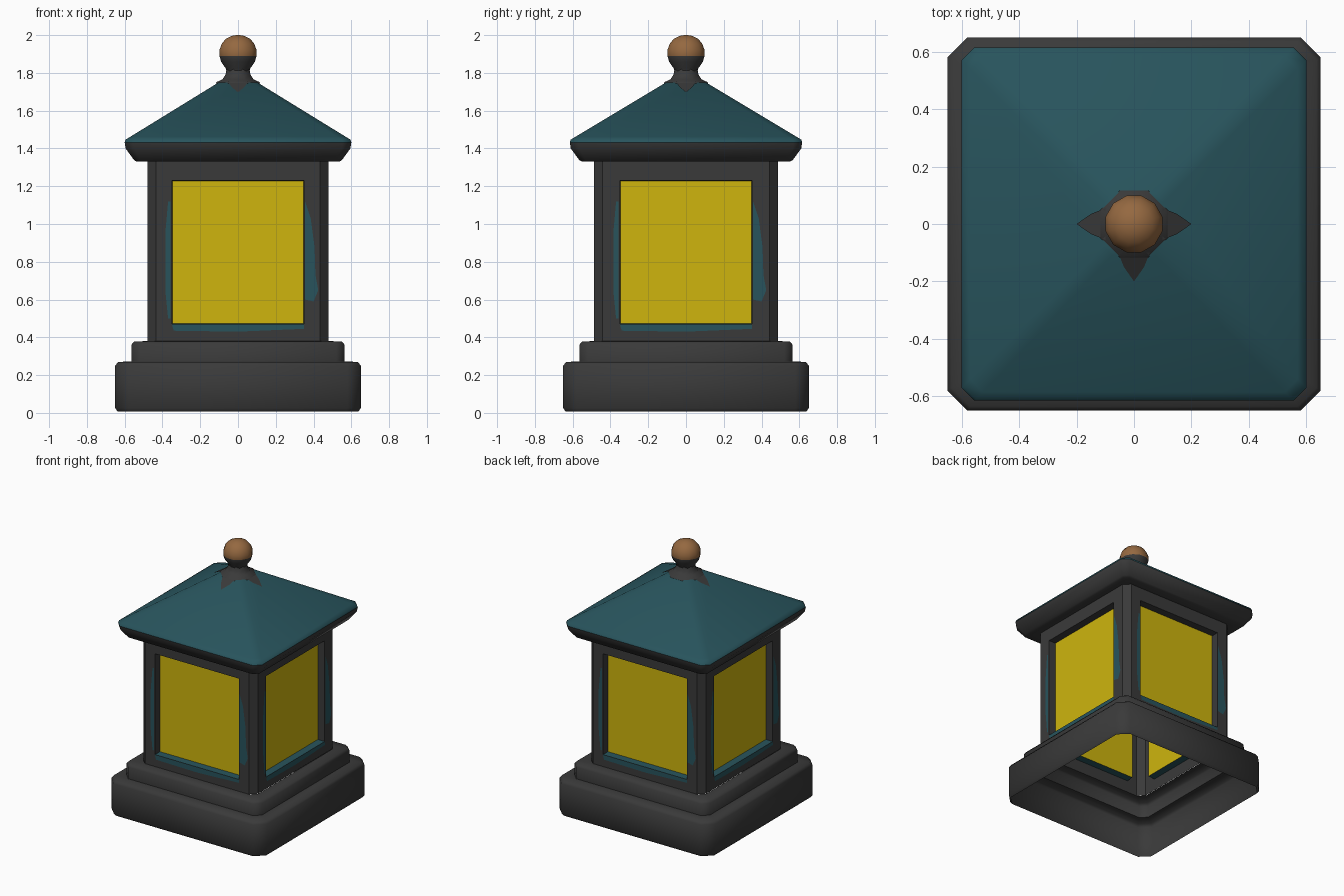
import bpy, bmesh, math
from mathutils import Matrix, Vector

if "Cube" in bpy.data.objects:
    bpy.data.objects.remove(bpy.data.objects["Cube"])


def material(name, rgb):
    m = bpy.data.materials.new(name)
    m.diffuse_color = (*rgb, 1)
    m.use_nodes = True
    m.node_tree.nodes["Principled BSDF"].inputs["Base Color"].default_value = m.diffuse_color
    return m


DARK = material("charcoal", (0.042, 0.042, 0.042))
TEAL = material("teal", (0.021, 0.088, 0.108))
GLASS = material("yellow_glass", (0.62, 0.46, 0.004))
BRONZE = material("bronze", (0.30, 0.14, 0.052))


def finish(name, bm, mats, angle=50):
    me = bpy.data.meshes.new(name)
    bm.to_mesh(me)
    bm.free()
    ob = bpy.data.objects.new(name, me)
    bpy.context.collection.objects.link(ob)
    for m in mats:
        me.materials.append(m)
    bpy.ops.object.select_all(action='DESELECT')
    ob.select_set(True)
    bpy.context.view_layer.objects.active = ob
    bpy.ops.object.shade_smooth_by_angle(angle=math.radians(angle))
    return ob


def square_ring(hx, hy, cut, split=None):
    """Square outline with cut corners, optionally split along each side."""
    pts = []
    for k in range(4):
        a, b = (hy, hx) if k % 2 == 0 else (hx, hy)   # half length, distance
        us = [-(a - cut)] + ([-split, split] if split else []) + [a - cut]
        rot = Matrix.Rotation(k * math.pi / 2, 3, 'Z')
        pts += [rot @ Vector((b, u, 0)) for u in us]
    return pts


def loft(rings, close_top=False):
    """Skin a list of (points, height) rings into an open shell."""
    bm = bmesh.new()
    rows = [[bm.verts.new((p.x, p.y, z)) for p in pts] for pts, z in rings]
    for lo, hi in zip(rows, rows[1:]):
        n = len(lo)
        for i in range(n):
            j = (i + 1) % n
            bm.faces.new((lo[i], lo[j], hi[j], hi[i]))
    if close_top:
        bm.faces.new(rows[-1])
    bm.normal_update()
    return bm


def shell(name, profile, mat, close_top=False):
    bm = loft([(square_ring(hx, hy, c), z) for hx, hy, c, z in profile], close_top)
    return finish(name, bm, [mat])


# Hollow base and step, open underneath
shell("base", [(.638, .638, .065, .008), (.65, .65, .07, .025), (.65, .65, .07, .25),
               (.635, .635, .065, .27), (.565, .565, .045, .272)], DARK)
shell("step", [(.565, .565, .045, .272), (.565, .565, .045, .36),
               (.55, .55, .04, .378), (.48, .488, .045, .38)], DARK)

# Lantern body with recessed panes pushed in on all four sides
bm = loft([(square_ring(.478, .488, .045, .35), z) for z in (.38, .47, 1.23, 1.33)])
panes = [f for f in bm.faces if abs(f.calc_center_median().z - .85) < .01
         and min(abs(f.normal.x), abs(f.normal.y)) < .1
         and min(abs(c) for c in f.calc_center_median().xy) < .01]
jambs = bmesh.ops.inset_individual(bm, faces=panes, thickness=.003, depth=-.055)['faces']
for f in panes:
    f.material_index = 1
for f in jambs:                       # painted sills
    if f.calc_center_median().z < .5:
        f.material_index = 2
finish("lantern_body", bm, [DARK, GLASS, TEAL], 40)

# Worn teal paint on the frames: bottom, left and right of each pane
PATCHES = {
    "sill_paint": [(-.34, .435), (.0, .43), (.35, .445), (.35, .468), (-.35, .468)],
    "left_paint": [(-.37, .5), (-.358, .5), (-.358, 1.12), (-.37, 1.12), (-.385, .95), (-.385, .65)],
    "right_paint": [(.355, .6), (.40, .59), (.425, .65), (.41, .73), (.405, .88),
                    (.385, 1.03), (.355, 1.12)],
}
for name, outline in PATCHES.items():
    bm = bmesh.new()
    for k in range(4):
        rot = Matrix.Rotation(k * math.pi / 2, 3, 'Z')
        d = (.488 if k % 2 == 0 else .478) + .002
        bm.faces.new([bm.verts.new(rot @ Vector((u, -d, z))) for u, z in outline])
    finish(name, bm, [TEAL])

# Eave and pyramid roof
shell("eave", [(.478, .488, .045, 1.33), (.535, .55, .03, 1.33), (.55, .565, .035, 1.338),
               (.595, .61, .045, 1.40), (.60, .615, .045, 1.432)], DARK)
shell("roof", [(.60, .615, .045, 1.432), (.595, .61, .045, 1.447), (.57, .585, .045, 1.462),
               (.105, .108, .03, 1.748)], TEAL, True)

# Dark pointed leaves lying on the roof below the collar
bm = bmesh.new()
for k in (-1, 0, 1):
    rot = Matrix.Rotation(k * math.pi / 2, 3, 'Z')
    pts = [(-.055, -.10, 1.757), (-.035, -.15, 1.726), (0, -.20, 1.697),
           (.035, -.15, 1.726), (.055, -.10, 1.757)]
    bm.faces.new([bm.verts.new(rot @ Vector(p)) for p in pts])
finish("roof_leaves", bm, [DARK])


def turned(name, profile, sides, mats, rule=None):
    """Round part from (radius, height) points."""
    rings = []
    for r, z in profile:
        a = [2 * math.pi * (i + .5) / sides for i in range(sides)]
        rings.append(([Vector((r * math.cos(t), r * math.sin(t), 0)) for t in a], z))
    bm = loft(rings, True)
    if rule:
        for f in bm.faces:
            f.material_index = rule(f.calc_center_median())
    return finish(name, bm, mats)


# Flared collar and ball finial, bronze on the upper part
turned("collar", [(.105, 1.735), (.127, 1.745), (.122, 1.752), (.09, 1.765),
                  (.072, 1.79), (.064, 1.825)], 8, [DARK])
turned("ball_finial", [(.06, 1.80), (.068, 1.825), (.092, 1.858), (.102, 1.89), (.102, 1.92),
                       (.09, 1.953), (.067, 1.98), (.035, 1.996), (.01, 2.0)], 12,
       [DARK, BRONZE], lambda c: 1 if c.z > 1.89 else 0)
